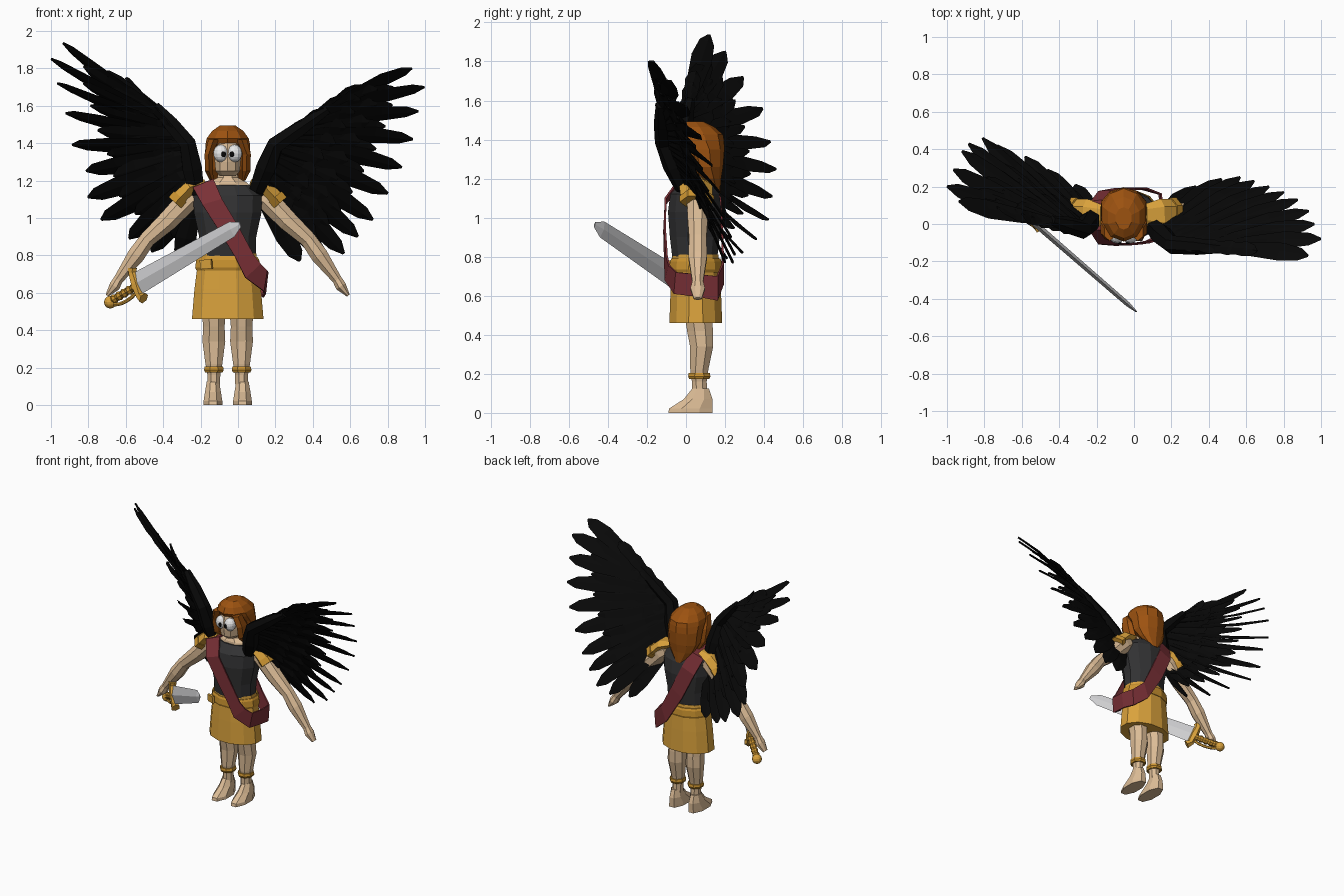
import bpy, bmesh, math
from mathutils import Vector as V

if "Cube" in bpy.data.objects:
    bpy.data.objects.remove(bpy.data.objects["Cube"])

CX, CY = -0.055, 0.045          # body axis


def colour(name, r, g, b):
    m = bpy.data.materials.new(name)
    m.diffuse_color = [(c / 255 / 12.92 if c < 11 else ((c / 255 + .055) / 1.055) ** 2.4)
                       for c in (r, g, b)] + [1]
    m.use_nodes = True
    m.node_tree.nodes["Principled BSDF"].inputs["Base Color"].default_value = m.diffuse_color
    return m


SKIN = colour("skin", 220, 188, 150)
GOLD = colour("gold", 218, 162, 60)
DARKGOLD = colour("dark gold", 204, 148, 48)
SHIRT = colour("charcoal cloth", 50, 50, 51)
BLACK = colour("feather black", 8, 8, 8)
RED = colour("sash red", 122, 48, 54)
HAIR = colour("auburn hair", 156, 82, 16)
STEEL = colour("steel", 208, 208, 210)
WHITE = colour("eye white", 235, 235, 235)


def finish(name, bm, mat):
    bmesh.ops.recalc_face_normals(bm, faces=bm.faces)
    me = bpy.data.meshes.new(name)
    bm.to_mesh(me)
    bm.free()
    me.materials.append(mat)
    ob = bpy.data.objects.new(name, me)
    bpy.context.collection.objects.link(ob)
    return ob


def loft(bm, pts, radii, n=8, ref=(0, 1, 0), flat=False, turn=0.5):
    """Skin elliptical rings along a path; flat keeps every ring horizontal."""
    pts = [V(p) for p in pts]
    rings = []
    for i, p in enumerate(pts):
        if flat:
            u, v = V((1, 0, 0)), V((0, 1, 0))
        else:
            t = (pts[min(i + 1, len(pts) - 1)] - pts[max(i - 1, 0)]).normalized()
            u = V(ref).cross(t).normalized()
            v = t.cross(u)
        a, b = radii[i] if isinstance(radii[i], tuple) else (radii[i],) * 2
        rings.append([bm.verts.new(p + u * a * math.cos(k) + v * b * math.sin(k))
                      for k in [(j + turn) * math.tau / n for j in range(n)]])
    for r, s in zip(rings, rings[1:]):
        for j in range(n):
            k = (j + 1) % n
            bm.faces.new((r[j], r[k], s[k], s[j]))
    bm.faces.new(rings[0][::-1])
    bm.faces.new(rings[-1])


def part(name, mat, pts, radii, **kw):
    bm = bmesh.new()
    loft(bm, pts, radii, **kw)
    return finish(name, bm, mat)


def stack(name, mat, rows, n=10, x=CX):
    """Vertical body part from rows of (z, y centre, half x, half y)."""
    return part(name, mat, [(x, r[1], r[0]) for r in rows],
                [(r[2], r[3]) for r in rows], n=n, flat=True)


def ball(name, mat, loc, r, scale=(1, 1, 1)):
    bm = bmesh.new()
    bmesh.ops.create_uvsphere(bm, u_segments=12, v_segments=8, radius=r)
    for v in bm.verts:
        v.co = V((v.co.x * scale[0], v.co.y * scale[1], v.co.z * scale[2])) + V(loc)
    return finish(name, bm, mat)


# torso, skirt and belt
stack("torso", SHIRT, [(.76, CY, .155, .115), (.90, CY, .158, .132), (1.03, CY, .187, .142),
                       (1.12, CY, .19, .13), (1.175, CY + .01, .13, .09)], n=12)
stack("skirt", GOLD, [(.46, .05, .198, .14), (.62, .05, .184, .134), (.74, .05, .168, .128),
                      (.81, .048, .158, .122)], n=12)
stack("belt", DARKGOLD, [(.72, .05, .174, .134), (.735, .05, .18, .14),
                         (.775, .05, .174, .137), (.79, .05, .166, .13)], n=12)
part("belt_buckle", GOLD, [(-.20, -.062, .75), (-.14, -.09, .755)], [(.035, .012)] * 2, n=4)

# neck, face and hair
stack("neck", SKIN, [(1.15, .055, .15, .085), (1.19, .05, .11, .075), (1.215, .05, .06, .06),
                     (1.27, .05, .05, .05)], n=8)
stack("face", SKIN, [(1.225, 0, .045, .05), (1.25, 0, .068, .08), (1.30, 0, .073, .088),
                     (1.36, 0, .078, .088), (1.43, .01, .075, .08)], n=10)
stack("hair", HAIR, [(1.12, .155, .03, .02), (1.20, .125, .095, .055), (1.26, .1, .122, .09),
                     (1.35, .085, .127, .112), (1.395, .06, .125, .135), (1.425, .048, .118, .142),
                     (1.465, .035, .088, .11), (1.493, .03, .045, .06)], n=10)
for s, side in ((-1, "right"), (1, "left")):
    part("hair_lock_" + side, HAIR,
         [(CX + s * .085, .04, 1.20), (CX + s * .10, 0, 1.25), (CX + s * .102, -.02, 1.34),
          (CX + s * .075, -.045, 1.42)], [(.012, .03), (.024, .06), (.025, .06), (.032, .045)],
         n=6, flat=True)
    ball("eye_" + side, WHITE, (CX + s * .036, -.066, 1.345), .043, (.95, .9, 1.1))
    ball("pupil_" + side, BLACK, (CX + s * .022, -.102, 1.34), .013, (1, .4, 1.2))

    # arm with hand
    arm = [(.16, 1.13), (.21, 1.10), (.32, .985), (.43, .885), (.49, .80), (.585, .67),
           (.605, .635), (.645, .585)]
    part("arm_" + side, SKIN, [(CX + s * x, .06, z) for x, z in arm],
         [.05, (.064, .06), (.058, .056), (.046, .048), (.05, .052), (.028, .03),
          (.032, .04), (.01, .022)], n=8)
    # layered shoulder plate
    part("shoulder_plate_" + side, GOLD,
         [(CX + s * .12, .05, 1.19), (CX + s * .20, .05, 1.165), (CX + s * .27, .055, 1.09)],
         [(.02, .06), (.04, .085), (.052, .08)], n=6)
    part("shoulder_rim_" + side, DARKGOLD,
         [(CX + s * .252, .055, 1.112), (CX + s * .28, .055, 1.08)], [(.055, .088)] * 2, n=6)

    # leg, ankle band and foot
    lx = CX + s * .074
    stack("leg_" + side, SKIN, [(.07, .07, .036, .044), (.16, .068, .037, .041),
                                (.22, .068, .049, .05), (.34, .08, .066, .064),
                                (.42, .072, .062, .072), (.52, .06, .072, .075)], n=8, x=lx)
    stack("ankle_band_" + side, DARKGOLD, [(.173, .068, .05, .055), (.187, .068, .057, .062),
                                           (.205, .068, .053, .058)], n=8, x=lx)
    stack("foot_" + side, SKIN, [(0, .022, .054, .122), (.022, .024, .054, .12),
                                 (.07, .062, .046, .08), (.125, .075, .036, .046)],
          n=8, x=lx + s * .005)

# sash: pairs of inner and outer edge points around the body
edges = [((-.24, -.03, 1.16), (-.13, -.03, 1.205)), ((-.19, -.105, 1.07), (-.085, -.105, 1.10)),
         ((-.10, -.112, .93), (.005, -.108, .95)), ((-.015, -.108, .79), (.085, -.098, .80)),
         ((.04, -.105, .68), (.12, -.085, .755)), ((.135, -.06, .61), (.153, -.05, .72)),
         ((.145, .06, .595), (.158, .06, .71)), ((.135, .16, .575), (.145, .16, .70)),
         ((.03, .19, .66), (.07, .19, .77)), ((-.10, .188, .87), (-.01, .185, .93)),
         ((-.19, .172, 1.06), (-.09, .175, 1.10)), ((-.23, .12, 1.17), (-.13, .13, 1.205))]
bm = bmesh.new()
vs = [[bm.verts.new(p) for p in e] for e in edges]
for i, a in enumerate(vs):
    b = vs[(i + 1) % len(vs)]
    bm.faces.new((a[0], a[1], b[1], b[0]))
sash = finish("sash", bm, RED)
mod = sash.modifiers.new("cloth", "SOLIDIFY")
mod.thickness, mod.offset = .01, 0

# sword
base, tip = V((-.545, .015, .645)), V((.012, -.468, .965))
d = (tip - base).normalized()
up = (V((0, 0, 1)) - d * d.z).normalized()
UPZ = (0, 0, 1)
part("sword_blade", STEEL, [base, base.lerp(tip, .92), tip],
     [(.016, .064), (.013, .044), (.004, .014)], n=4, ref=UPZ, turn=0)
part("sword_guard", GOLD, [base - up * .09 + d * .02, base - up * .065, base, base + up * .065,
                           base + up * .09 + d * .01], [.032, .024, .03, .024, .028], n=6)
steps = range(11)
part("sword_grip", DARKGOLD, [base - d * .019 * i - up * .01 for i in steps],
     [.026 if i % 2 else .019 for i in steps], n=8, ref=UPZ)
ball("sword_pommel", GOLD, base - d * .205 - up * .015, .034)
bow = [base - d * (.1 - .1 * math.cos(a)) - up * .055 * math.sin(a) ** .6
       for a in [.25 + i * .44 for i in range(7)]]
part("sword_knuckle_bow", GOLD, bow, [.01] * 7, n=6, ref=d.cross(up))


# wings: a bone with overlapping rows of feathers
def feather(bm, b, t, across, w):
    axis = (t - b).normalized()
    thin = axis.cross(across).normalized()
    shape = ((0, .3), (.3, .75), (.68, 1), (.9, .72), (1, .15))
    loft(bm, [b.lerp(t, f) + thin * .02 * math.sin(f * math.pi) for f, _ in shape],
         [(h * w, .007) for _, h in shape], n=4, ref=thin, turn=0)


def wing(name, bone, tips, twist):
    hand, wrist, root = [V(p) for p in bone]
    tips = [V(t) for t in tips]
    last = len(tips) - 1

    def along(i):
        f = i / last
        return hand.lerp(wrist, f / .45) if f < .45 else wrist.lerp(root, (f - .45) / .55)

    def tip_at(i):
        k = min(int(i), last - 1)
        return tips[k].lerp(tips[k + 1], i - k)

    bm = bmesh.new()
    loft(bm, [hand, hand.lerp(wrist, .5), wrist, wrist.lerp(root, .5), root],
         [.025, .045, .05, .06, .045], n=6)
    rows = ((1, 0, .058, 1), (.74, .5, .052, .5), (.58, .25, .062, 0), (.4, .5, .062, .3))
    for reach, shift, w, turn in rows:
        for k in range(len(tips) - (shift > 0)):
            i = k + shift
            b, t = along(i), tip_at(i)
            across = (tip_at(min(i + .5, last)) - tip_at(max(i - .5, 0))).normalized()
            # feathers twist like blinds toward the back
            across += V((0, 1, 0)) * twist * turn * (1 - .4 * i / last)
            feather(bm, b, b.lerp(t, reach), across, w)
    # short feathers on the leading edge
    out = (tips[0] - hand).normalized()
    for f, ln in ((0, .22), (.3, .22), (.6, .2), (.9, .18)):
        b = hand.lerp(wrist, f)
        feather(bm, b, b + (out + V((0, 0, .22))).normalized() * ln,
                (tips[1] - tips[0]).normalized() + V((0, .8, 0)), .045)
    finish(name, bm, BLACK)


wing("wing_right", [(-.44, .02, 1.60), (-.27, -.03, 1.40), (-.22, .04, 1.13)],
     [(-.935, .12, 1.935), (-.998, .20, 1.85), (-.965, .29, 1.72), (-.92, .39, 1.56),
      (-.885, .43, 1.39), (-.81, .46, 1.25), (-.80, .44, 1.11), (-.73, .42, .99),
      (-.58, .36, .89), (-.46, .29, .82), (-.31, .21, .79)], 1)
wing("wing_left", [(.48, -.13, 1.58), (.20, -.11, 1.39), (.10, -.01, 1.15)],
     [(.93, -.17, 1.80), (.998, -.08, 1.70), (.965, 0, 1.57), (.935, .07, 1.42),
      (.875, .13, 1.27), (.80, .17, 1.13), (.72, .20, .99), (.64, .23, .90),
      (.565, .25, .81), (.465, .24, .77), (.33, .20, .77)], .5)
